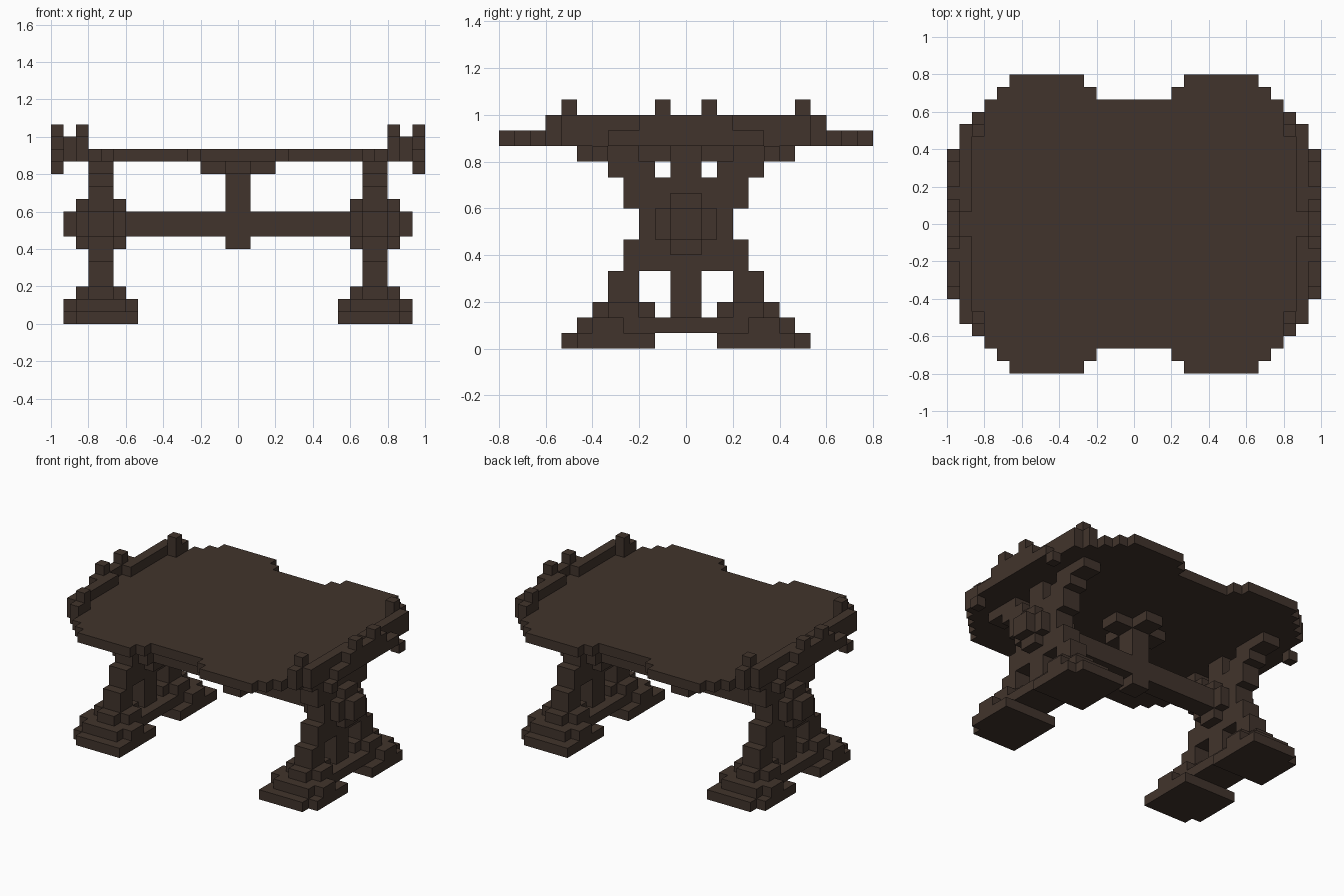
import bpy, bmesh

if "Cube" in bpy.data.objects:
    bpy.data.objects.remove(bpy.data.objects["Cube"])

U = 1 / 15  # block size

wood = bpy.data.materials.new("dark brown wood")
wood.diffuse_color = (0.053, 0.034, 0.025, 1)
wood.use_nodes = True
wood.node_tree.nodes["Principled BSDF"].inputs["Base Color"].default_value = wood.diffuse_color


def cells(boxes, mirror_x=True):
    """Fill boxes (x0,x1,y0,y1,z0,z1) with unit blocks, mirrored in x and y."""
    out = set()
    for x0, x1, y0, y1, z0, z1 in boxes:
        for x in range(x0, x1):
            for y in range(y0, y1):
                for z in range(z0, z1):
                    for px in ((x, -1 - x) if mirror_x else (x,)):
                        out.update({(px, y, z), (px, -1 - y, z)})
    return out


FACES = {
    (1, 0, 0): ((1, 0, 0), (1, 1, 0), (1, 1, 1), (1, 0, 1)),
    (-1, 0, 0): ((0, 0, 0), (0, 0, 1), (0, 1, 1), (0, 1, 0)),
    (0, 1, 0): ((0, 1, 0), (0, 1, 1), (1, 1, 1), (1, 1, 0)),
    (0, -1, 0): ((0, 0, 0), (1, 0, 0), (1, 0, 1), (0, 0, 1)),
    (0, 0, 1): ((0, 0, 1), (1, 0, 1), (1, 1, 1), (0, 1, 1)),
    (0, 0, -1): ((0, 0, 0), (0, 1, 0), (1, 1, 0), (1, 0, 0)),
}


def part(name, filled):
    """Skin the outside of the filled blocks."""
    bm = bmesh.new()
    verts = {}
    for c in sorted(filled):
        for d, quad in FACES.items():
            if tuple(a + b for a, b in zip(c, d)) in filled:
                continue
            ring = []
            for q in quad:
                k = tuple(a + b for a, b in zip(c, q))
                if k not in verts:
                    verts[k] = bm.verts.new([v * U for v in k])
                ring.append(verts[k])
            bm.faces.new(ring)
    mesh = bpy.data.meshes.new(name)
    bm.to_mesh(mesh)
    bm.free()
    mesh.materials.append(wood)
    ob = bpy.data.objects.new(name, mesh)
    bpy.context.collection.objects.link(ob)


def side(filled, s):
    return {c for c in filled if (c[0] >= 0) == (s > 0)}


# Tabletop with stepped corners and a notch in each long side
part("tabletop", cells([
    (0, 12, 0, 10, 13, 14), (0, 13, 0, 9, 13, 14), (0, 14, 0, 8, 13, 14),
    (3, 11, 10, 11, 13, 14), (4, 10, 11, 12, 13, 14), (14, 15, 0, 5, 13, 14)]))

# Raised carved rim at each end, with prongs and drooping tips
rim = cells([
    (12, 13, 7, 9, 14, 15), (13, 14, 1, 8, 14, 15), (14, 15, 0, 3, 14, 15),
    (12, 13, 7, 8, 15, 16), (14, 15, 1, 2, 15, 16), (14, 15, 5, 6, 12, 13)])

# X-shaped trestle: curved legs with a centre post
legs = cells([
    (10, 12, 3, 7, 12, 13), (10, 12, 2, 5, 11, 12), (10, 12, 0, 4, 9, 11),
    (10, 12, 0, 3, 7, 9), (10, 12, 0, 4, 5, 7), (10, 12, 3, 5, 3, 5),
    (10, 12, 0, 1, 2, 13)])

# Rounded boss where the legs cross
boss = cells([(9, 13, 0, 1, 6, 10), (9, 13, 0, 2, 7, 9), (13, 14, 0, 1, 7, 9)])

# Stepped feet joined by a low bar
feet = cells([
    (8, 14, 2, 7, 0, 1), (8, 13, 7, 8, 0, 1), (9, 13, 0, 7, 1, 2),
    (8, 14, 4, 6, 1, 2), (9, 13, 3, 5, 2, 3), (10, 12, 2, 6, 2, 3)])

for s, label in ((-1, "left"), (1, "right")):
    part(label + "_rim", side(rim, s))
    part(label + "_trestle", side(legs | boss | feet, s))

# Stretcher beam, centre post and bracket under the top
part("stretcher", cells([
    (0, 9, 0, 1, 7, 9), (0, 1, 0, 1, 6, 12),
    (0, 3, 0, 1, 12, 13), (0, 1, 0, 3, 12, 13)]))
